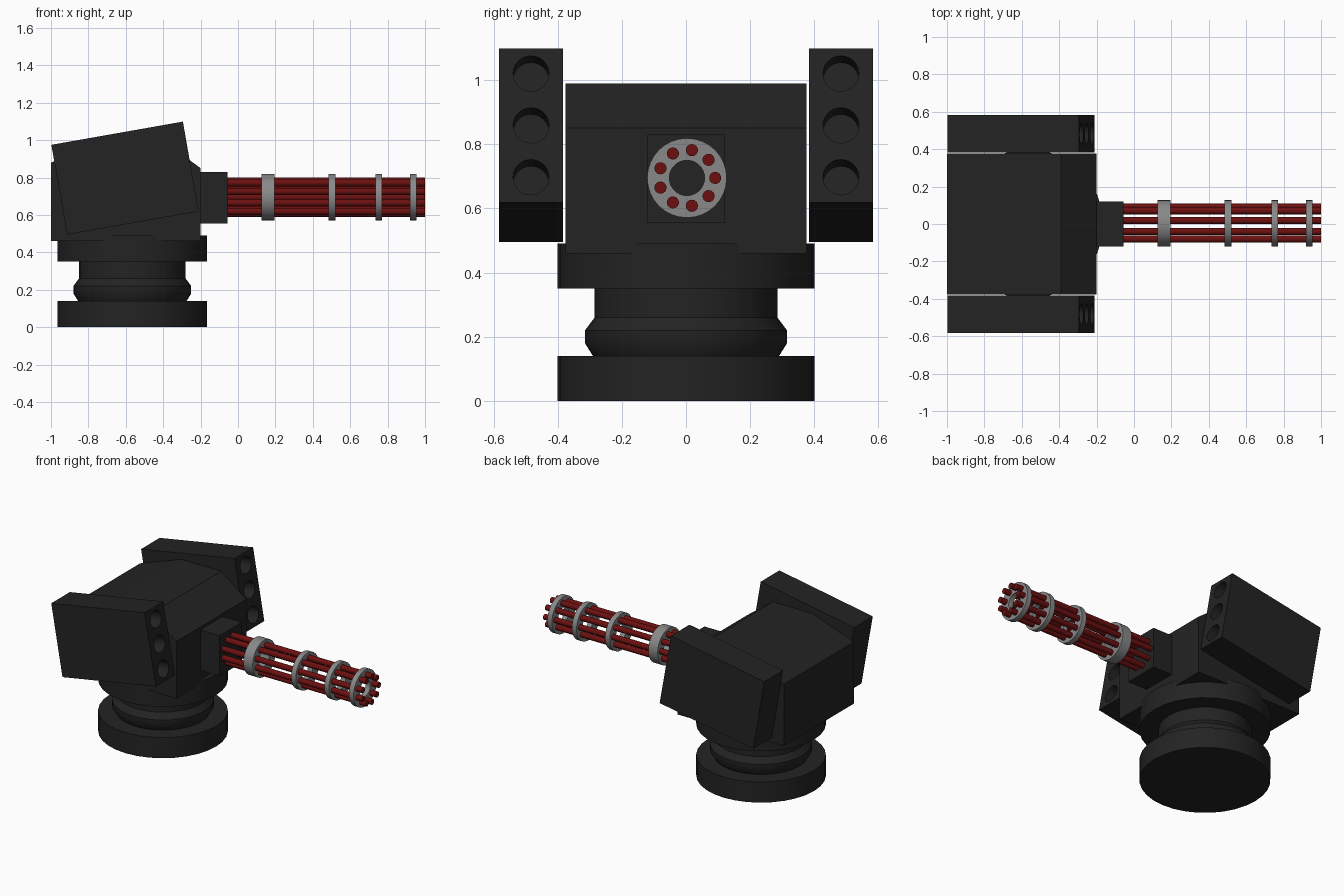
import bpy, bmesh
from math import sin, cos, pi, radians
from mathutils import Matrix, Vector

if "Cube" in bpy.data.objects:
    bpy.data.objects.remove(bpy.data.objects["Cube"])


def material(name, rgb):
    m = bpy.data.materials.new(name)
    m.diffuse_color = (*rgb, 1)
    m.use_nodes = True
    m.node_tree.nodes["Principled BSDF"].inputs["Base Color"].default_value = m.diffuse_color
    return m


DARK = material("dark_metal", (0.017, 0.017, 0.017))
RED = material("red_barrel", (0.15, 0.005, 0.005))
GREY = material("ring_grey", (0.25, 0.25, 0.25))


def finish(name, bm, mat, smooth=False):
    bmesh.ops.recalc_face_normals(bm, faces=bm.faces[:])
    me = bpy.data.meshes.new(name)
    bm.to_mesh(me)
    bm.free()
    ob = bpy.data.objects.new(name, me)
    bpy.context.collection.objects.link(ob)
    if mat:
        me.materials.append(mat)
    if smooth:
        bpy.ops.object.select_all(action='DESELECT')
        ob.select_set(True)
        bpy.context.view_layer.objects.active = ob
        bpy.ops.object.shade_smooth_by_angle(angle=radians(35))
    return ob


def lathe(name, profile, mat, place, n=32, closed=False):
    """Revolve (radius, height) points round local z; cap the ends unless closed."""
    bm = bmesh.new()
    rings = [[bm.verts.new((r * cos(2 * pi * i / n), r * sin(2 * pi * i / n), h))
              for i in range(n)] for r, h in profile]
    pairs = list(zip(rings, rings[1:]))
    if closed:
        pairs.append((rings[-1], rings[0]))
    else:
        bm.faces.new(rings[0])
        bm.faces.new(rings[-1])
    for a, b in pairs:
        for i in range(n):
            j = (i + 1) % n
            bm.faces.new((a[i], a[j], b[j], b[i]))
    bm.transform(place)
    return finish(name, bm, mat, True)


def prism(name, profile, y0, y1, mat):
    """Extrude an (x, z) outline from y0 to y1."""
    bm = bmesh.new()
    face = bm.faces.new([bm.verts.new((x, y0, z)) for x, z in profile])
    ext = bmesh.ops.extrude_face_region(bm, geom=[face])["geom"]
    bmesh.ops.translate(bm, vec=(0, y1 - y0, 0),
                        verts=[v for v in ext if isinstance(v, bmesh.types.BMVert)])
    return finish(name, bm, mat)


# Turntable base: foot, bulged neck and upper disc
lathe("turntable_base",
      [(0.4, 0), (0.4, 0.14), (0.29, 0.14), (0.315, 0.18), (0.315, 0.22),
       (0.285, 0.26), (0.285, 0.35), (0.4, 0.35), (0.4, 0.49)],
      DARK, Matrix.Translation((-0.565, 0, 0)))

# Main housing with chamfered top
prism("housing", [(-1, 0.46), (-0.2, 0.46), (-0.2, 0.85), (-0.39, 0.99),
                  (-0.69, 0.99), (-1, 0.88)], -0.376, 0.376, DARK)

# Gun mount block
prism("gun_mount", [(-0.21, 0.555), (-0.055, 0.555), (-0.055, 0.83), (-0.21, 0.83)],
      -0.12, 0.12, DARK)

# Tilted side pods with three tubes each
LENGTH, HEIGHT = 0.714, 0.487
tilt = Matrix.Translation((-0.604, 0, 0.797)) @ Matrix.Rotation(radians(-10), 4, 'Y')
to_x = Matrix.Rotation(radians(90), 4, 'Y')
corners = [tilt @ Vector((sx * LENGTH / 2, 0, sz * HEIGHT / 2))
           for sx, sz in ((-1, -1), (1, -1), (1, 1), (-1, 1))]
for side, s in (("front", -1), ("back", 1)):
    pod = prism(side + "_pod", [(c.x, c.z) for c in corners], s * 0.383, s * 0.583, DARK)
    for k in range(3):
        place = tilt @ Matrix.Translation((LENGTH / 2, s * 0.483, (k - 1) * 0.164)) @ to_x
        cut = lathe(f"{side}_tube_cutter_{k}", [(0.056, -0.12), (0.056, 0.05)], DARK, place, 24)
        cut.hide_render = True
        cut.hide_set(True)
        mod = pod.modifiers.new("tube", 'BOOLEAN')
        mod.operation = 'DIFFERENCE'
        mod.solver = 'EXACT'
        mod.object = cut

# Nine rotary barrels
axis = Vector((0, 0.003, 0.695))
for i in range(9):
    a = 2 * pi * i / 9
    p = axis + Vector((0, 0.088 * cos(a), 0.088 * sin(a)))
    lathe(f"barrel_{i}", [(0.019, -0.07), (0.019, 1.0)], RED,
          Matrix.Translation(p) @ to_x, 14)

# Clamp rings round the barrels
for i, (x0, x1) in enumerate(((0.125, 0.195), (0.485, 0.52), (0.735, 0.77), (0.92, 0.955))):
    lathe(f"clamp_ring_{i}", [(0.055, x0), (0.124, x0), (0.124, x1), (0.055, x1)], GREY,
          Matrix.Translation(axis) @ to_x, 32, True)
